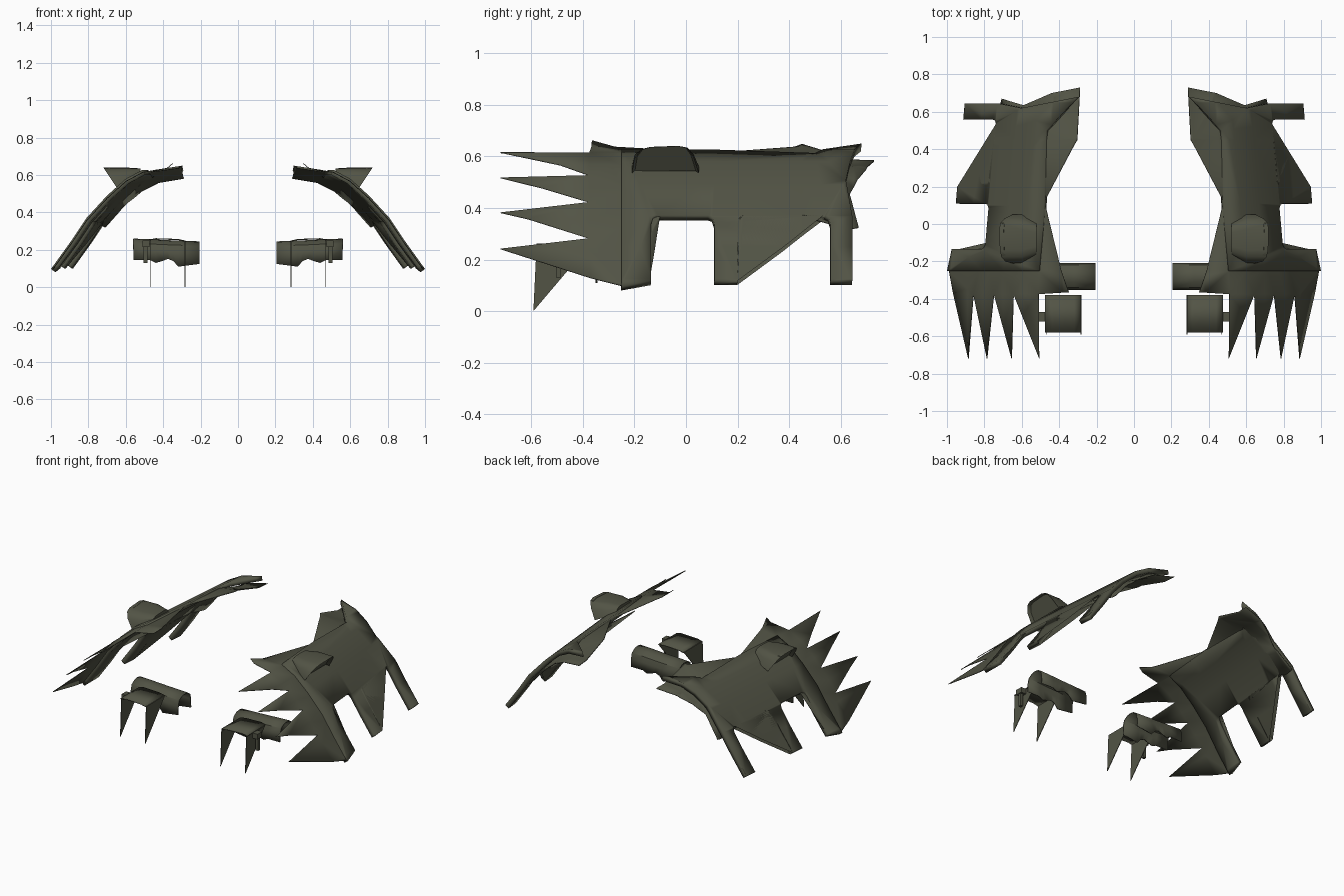
import bpy, bmesh, math
from mathutils import Vector

if "Cube" in bpy.data.objects:
    bpy.data.objects.remove(bpy.data.objects["Cube"])

olive = bpy.data.materials.new("dark_olive")
olive.diffuse_color = (0.085, 0.088, 0.060, 1)
olive.use_nodes = True
olive.node_tree.nodes["Principled BSDF"].inputs["Base Color"].default_value = olive.diffuse_color

# Curved cross-section of the shell: (distance outward, height)
ARC = [(0.35, 0.675), (0.38, 0.65), (0.51, 0.628), (0.60, 0.58), (0.70, 0.49),
       (0.81, 0.37), (0.89, 0.25), (0.98, 0.125), (1.02, 0.07)]


def clamp(t):
    return max(0.0, min(1.0, t))


def height(u):
    for (a, za), (b, zb) in zip(ARC, ARC[1:]):
        if u <= b:
            return za + (zb - za) * (u - a) / (b - a)
    return ARC[-1][1]


def finish(name, bm, thickness=0.0, smooth=True):
    mesh = bpy.data.meshes.new(name)
    bm.to_mesh(mesh)
    bm.free()
    ob = bpy.data.objects.new(name, mesh)
    bpy.context.collection.objects.link(ob)
    mesh.materials.append(olive)
    if thickness:
        mod = ob.modifiers.new("thickness", 'SOLIDIFY')
        mod.thickness = thickness
        mod.offset = -1
    mod = ob.modifiers.new("mirror", 'MIRROR')
    mod.use_mirror_merge = False
    if smooth:
        bpy.context.view_layer.objects.active = ob
        ob.select_set(True)
        bpy.ops.object.shade_smooth_by_angle(angle=math.radians(35))
        ob.select_set(False)
    return ob


def curved_plate(name, outline, thickness, drop=0.0, back_drop=0.0):
    """Cut a flat outline into strips and wrap it over the arc."""
    bm = bmesh.new()
    bm.faces.new([bm.verts.new((u, y, 0)) for u, y in outline])
    bmesh.ops.triangulate(bm, faces=bm.faces[:])
    cuts = [((u, 0, 0), (1, 0, 0)) for u, _ in ARC]
    cuts += [((0, y, 0), (0, 1, 0)) for y in (-0.25, 0.45, 0.65)]
    for co, no in cuts:
        bmesh.ops.bisect_plane(bm, geom=bm.verts[:] + bm.edges[:] + bm.faces[:],
                               dist=1e-5, plane_co=co, plane_no=no)
    for v in bm.verts:
        u, y = v.co.x, v.co.y
        z = height(u) - drop - back_drop * clamp((y - 0.45) / 0.2)
        v.co = (u - 0.08 * max(0, y + 0.25) / 0.9, y, z)
    bm.normal_update()
    for f in bm.faces:
        if f.normal.z < 0:
            f.normal_flip()
    return finish(name, bm, thickness)


# Main shell with three downward fingers and rounded gaps between them
def gap(y0, y1):
    return [(0.985, y0), (0.83, y0), (0.815, y0 + 0.007), (0.808, y0 + 0.025),
            (0.808, y1 - 0.025), (0.815, y1 - 0.007), (0.83, y1), (0.985, y1)]


shell = [(0.51, -0.25), (1.0, -0.25)] + gap(-0.135, 0.11) + gap(0.20, 0.56)
shell += [(0.985, 0.645), (0.81, 0.645), (0.68, 0.62), (0.38, 0.68),
          (0.537, 0.5), (0.513, 0.12), (0.51, 0.0)]
curved_plate("main_shell", shell, 0.03)

# Thin spiked sheet underneath
sheet = [(0.377, 0.73), (0.525, 0.70), (0.67, 0.635), (0.79, 0.67), (0.80, 0.6),
         (0.80, -0.1), (0.97, -0.14), (0.99, -0.25), (0.968, -0.37)]
for tip, valley in ((0.887, 0.86), (0.787, 0.75), (0.655, 0.645), (0.507, 0.51)):
    sheet += [(tip, -0.72), (valley, -0.375)]
sheet += [(0.35, -0.365), (0.513, 0.12), (0.367, 0.45)]
curved_plate("spiked_sheet", sheet, 0.004, 0.012, 0.055)


def loft(bm, rings):
    """Join open rings of points with quads; return rows of vertices."""
    rows = [[bm.verts.new(p) for p in r] for r in rings]
    for a, b in zip(rows, rows[1:]):
        for i in range(len(a) - 1):
            bm.faces.new((a[i], a[i + 1], b[i + 1], b[i]))
    return rows


# Hood on top of the shell, with a slanted, recessed outer mouth
arch = [(-0.21, 0), (-0.20, 0.55), (-0.175, 0.85), (-0.14, 0.96), (-0.03, 1),
        (0.005, 0.93), (0.03, 0.6), (0.05, 0)]
bm = bmesh.new()
rows = loft(bm, [
    [(0.52, -0.08 + (y + 0.08) * 0.65, 0.605 + 0.03 * t) for y, t in arch],
    [(0.60, y, 0.56 + 0.08 * t) for y, t in arch],
    [(0.65 + 0.07 * t, y, 0.535 + 0.105 * t) for y, t in arch]])
bm.faces.new(rows[0])
mouth = bm.faces.new(rows[-1][::-1])
bmesh.ops.recalc_face_normals(bm, faces=bm.faces[:])
bmesh.ops.inset_region(bm, faces=[mouth], thickness=0.012, depth=-0.02)
finish("hood", bm)

# Rounded lower guard: an open arch with a notched bottom edge
bottom = [(0.205, 0.125, 0.245), (0.32, 0.11, 0.25), (0.345, 0.14, 0.25),
          (0.375, 0.152, 0.252), (0.405, 0.14, 0.253), (0.44, 0.13, 0.255),
          (0.47, 0.145, 0.257), (0.56, 0.145, 0.26)]
bm = bmesh.new()
rings = []
for x, low, top in bottom:
    ring = [(x, -0.352, low), (x, -0.35, top - 0.06), (x, -0.34, top - 0.025),
            (x, -0.31, top - 0.005), (x, -0.28, top)]
    rings.append(ring + [(x, -0.56 - y, z) for _, y, z in ring[-2::-1]])
loft(bm, rings)
bm.normal_update()
for f in bm.faces:
    if f.normal.dot(f.calc_center_median() - Vector((0.38, -0.28, 0.15))) < 0:
        f.normal_flip()
finish("lower_guard", bm, 0.008)

# Claw: slightly bowed top panel
bm = bmesh.new()
loft(bm, [[(x, y, z) for x, z in ((0.285, 0.25), (0.32, 0.258), (0.44, 0.262),
                                  (0.475, 0.255))]
          for y in (-0.58, -0.38)])
bm.normal_update()
for f in bm.faces:
    if f.normal.z < 0:
        f.normal_flip()
finish("claw_top", bm, 0.006)

# Two pointed blades hanging from the panel
bm = bmesh.new()
for x in (0.285, 0.471):
    bm.faces.new([bm.verts.new((x, y, z)) for y, z in
                  ((-0.58, 0.25), (-0.592, 0.0), (-0.38, 0.25))])
finish("claw_blades", bm, 0.004, smooth=False)


# Small hinge with a hanging pin beside the claw
def box(bm, lo, hi):
    r = bmesh.ops.create_cube(bm, size=1)
    for v in r["verts"]:
        v.co = [(a + b) / 2 + c * (b - a) for a, b, c in zip(lo, hi, v.co)]


bm = bmesh.new()
box(bm, (0.472, -0.52, 0.215), (0.51, -0.47, 0.25))
box(bm, (0.485, -0.505, 0.13), (0.505, -0.485, 0.22))
finish("hinge_pin", bm, smooth=False)
